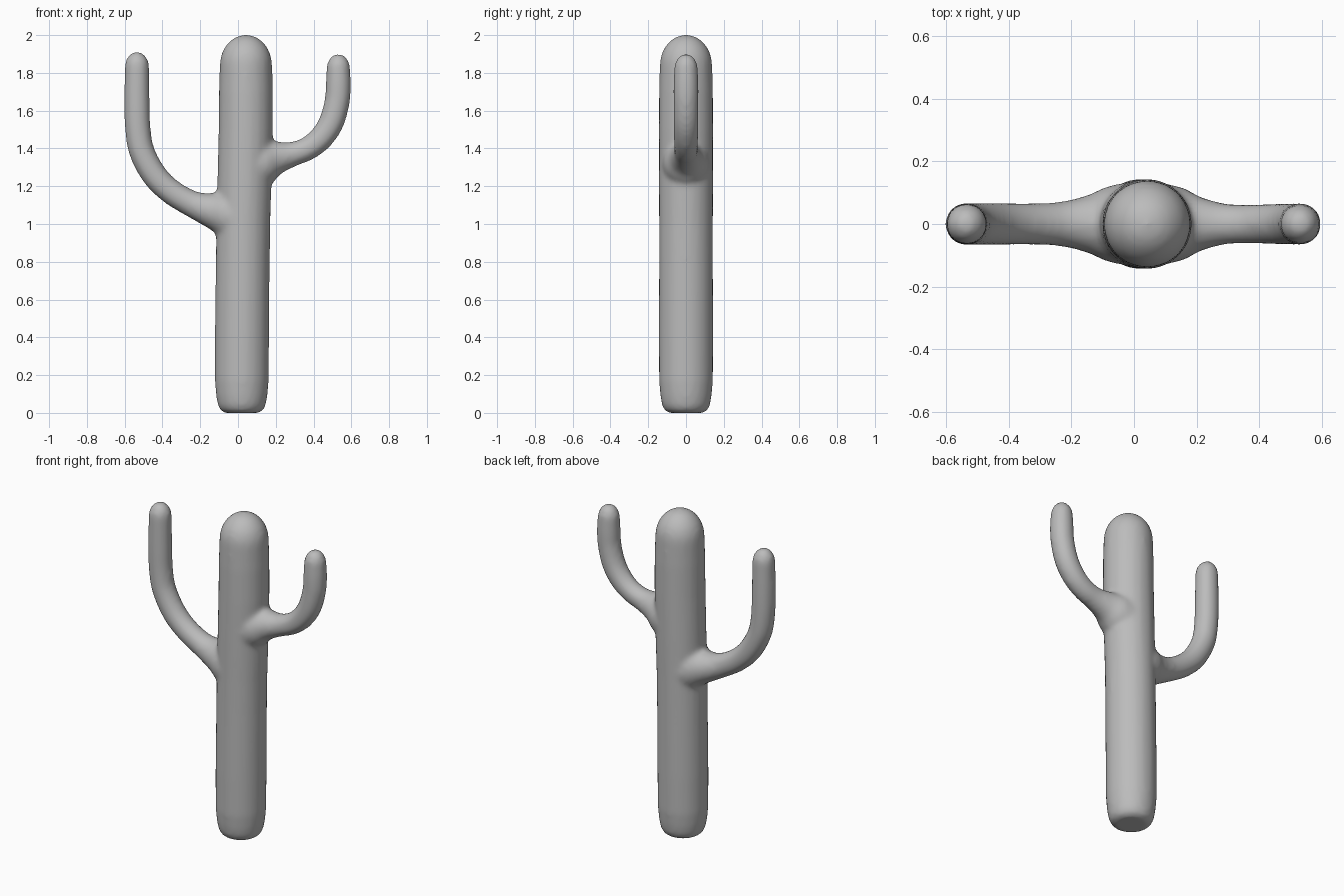
import bpy, bmesh, math
from mathutils import Vector

if "Cube" in bpy.data.objects:
    bpy.data.objects.remove(bpy.data.objects["Cube"])

SIDES = 24


def curve(points, steps=5):
    """Smooth (x, z, radius) points with a Catmull-Rom spline."""
    p = [Vector(q) for q in points]
    p = [2 * p[0] - p[1]] + p + [2 * p[-1] - p[-2]]
    out = []
    for i in range(1, len(p) - 2):
        a, b, c, d = p[i - 1:i + 3]
        for s in range(steps):
            t = s / steps
            out.append(0.5 * (2 * b + (c - a) * t + (2 * a - 5 * b + 4 * c - d) * t * t
                              + (3 * b - a - 3 * c + d) * t ** 3))
    return out + [p[-2]]


def dome(x, z, r, height, steps=8):
    """Rings of a rounded tip standing on (x, z)."""
    return [Vector((x, z + height * math.sin(a), max(r * math.cos(a), 0.004)))
            for a in (math.pi / 2 * i / steps for i in range(1, steps + 1))]


def tube(bm, rings):
    """Closed tube of round sections along a path in the xz plane."""
    loops = []
    for i, ring in enumerate(rings):
        a, b = rings[max(i - 1, 0)], rings[min(i + 1, len(rings) - 1)]
        along = Vector((b.x - a.x, 0, b.y - a.y)).normalized()
        side = Vector((along.z, 0, -along.x))
        centre = Vector((ring.x, 0, ring.y))
        loops.append([bm.verts.new(centre + ring.z * (side * math.cos(t) + Vector((0, math.sin(t), 0))))
                      for t in (2 * math.pi * k / SIDES for k in range(SIDES))])
    for lo, hi in zip(loops, loops[1:]):
        for k in range(SIDES):
            n = (k + 1) % SIDES
            bm.faces.new((lo[k], lo[n], hi[n], hi[k]))
    bm.faces.new(loops[0][::-1])
    bm.faces.new(loops[-1])


bm = bmesh.new()

# Trunk: rounded foot, slightly leaning column, domed top
foot = [Vector(v) for v in ((0.02, 0.0, 0.09), (0.02, 0.012, 0.112), (0.02, 0.04, 0.127),
                            (0.02, 0.09, 0.136), (0.02, 0.17, 0.143))]
column = [Vector(v) for v in ((0.021, 0.4, 0.144), (0.025, 0.8, 0.143), (0.028, 1.0, 0.143),
                              (0.035, 1.25, 0.144), (0.041, 1.5, 0.144), (0.042, 1.7, 0.143),
                              (0.042, 1.84, 0.139))]
tube(bm, foot + column + dome(0.042, 1.84, 0.139, 0.162))

# Left arm, flared where it leaves the trunk
left = [(0.0, 1.03, 0.135), (-0.08, 1.06, 0.122), (-0.15, 1.075, 0.092), (-0.24, 1.105, 0.071),
        (-0.35, 1.168, 0.067), (-0.44, 1.255, 0.068), (-0.508, 1.38, 0.068),
        (-0.53, 1.5, 0.068), (-0.535, 1.64, 0.068), (-0.535, 1.83, 0.065)]
tube(bm, curve(left) + dome(-0.535, 1.83, 0.065, 0.083))

# Right arm, higher and shorter
right = [(0.06, 1.3, 0.135), (0.15, 1.335, 0.118), (0.21, 1.352, 0.088), (0.29, 1.37, 0.066),
         (0.37, 1.4, 0.063), (0.44, 1.455, 0.065), (0.495, 1.54, 0.067),
         (0.525, 1.65, 0.067), (0.531, 1.74, 0.067), (0.531, 1.82, 0.063)]
tube(bm, curve(right) + dome(0.531, 1.82, 0.063, 0.082))

bmesh.ops.recalc_face_normals(bm, faces=bm.faces)
mesh = bpy.data.meshes.new("cactus")
bm.to_mesh(mesh)
bm.free()
cactus = bpy.data.objects.new("cactus", mesh)
bpy.context.collection.objects.link(cactus)

# Fuse trunk and arms into one skin with soft joints
fuse = cactus.modifiers.new("fuse", 'REMESH')
fuse.mode = 'VOXEL'
fuse.voxel_size = 0.014
fuse.use_smooth_shade = True
soften = cactus.modifiers.new("soften", 'SMOOTH')
soften.factor = 0.5
soften.iterations = 8

# Plain grey clay
grey = bpy.data.materials.new("grey")
grey.diffuse_color = (0.5, 0.5, 0.5, 1)
grey.use_nodes = True
grey.node_tree.nodes["Principled BSDF"].inputs["Base Color"].default_value = grey.diffuse_color
mesh.materials.append(grey)
for face in mesh.polygons:
    face.use_smooth = True
